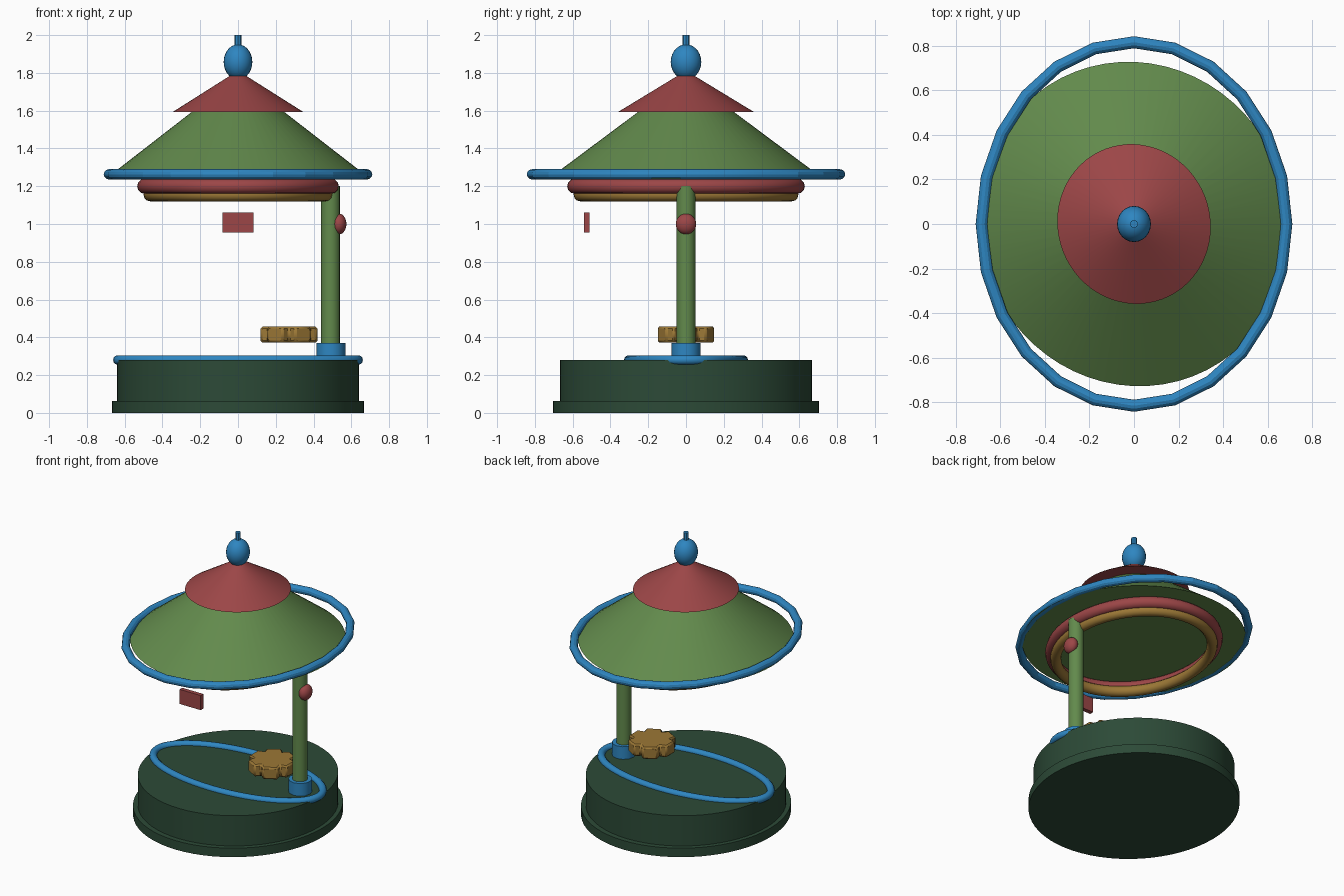
import bpy, bmesh, math
from math import sin, cos, pi, radians

if "Cube" in bpy.data.objects:
    bpy.data.objects.remove(bpy.data.objects["Cube"])


def colour(name, r, g, b):
    lin = lambda c: ((c / 255 + 0.055) / 1.055) ** 2.4
    m = bpy.data.materials.new(name)
    m.diffuse_color = (lin(r), lin(g), lin(b), 1)
    m.use_nodes = True
    m.node_tree.nodes["Principled BSDF"].inputs["Base Color"].default_value = m.diffuse_color
    return m


DARK = colour("dark_green", 44, 74, 55)
GREEN = colour("leaf_green", 98, 138, 76)
RED = colour("brick_red", 156, 70, 71)
BLUE = colour("blue", 46, 134, 193)
GOLD = colour("ochre", 156, 120, 54)


def add(name, bm, mat, loc=(0, 0, 0), turn=0, angle=30):
    bmesh.ops.recalc_face_normals(bm, faces=bm.faces[:])
    me = bpy.data.meshes.new(name)
    bm.to_mesh(me)
    bm.free()
    me.materials.append(mat)
    ob = bpy.data.objects.new(name, me)
    bpy.context.collection.objects.link(ob)
    ob.location = loc
    ob.rotation_euler.z = turn
    bpy.ops.object.select_all(action='DESELECT')
    bpy.context.view_layer.objects.active = ob
    ob.select_set(True)
    bpy.ops.object.shade_smooth_by_angle(angle=radians(angle))
    return ob


def lathe(name, profile, mat, n=64, loc=(0, 0, 0), turn=0):
    """Stack of capped elliptical rings, each (rx, ry, z)."""
    bm = bmesh.new()
    rings = [[bm.verts.new((rx * cos(2 * pi * i / n), ry * sin(2 * pi * i / n), z))
              for i in range(n)] for rx, ry, z in profile]
    for a, b in zip(rings, rings[1:]):
        for i in range(n):
            j = (i + 1) % n
            bm.faces.new((a[i], a[j], b[j], b[i]))
    bm.faces.new(rings[0][::-1])
    bm.faces.new(rings[-1])
    return add(name, bm, mat, loc, turn)


def hoop(name, rx, ry, z, tube, mat, n=64, sides=12):
    """Round tube of constant thickness along an ellipse."""
    bm = bmesh.new()
    rings = []
    for i in range(n):
        t = 2 * pi * i / n
        nx, ny = ry * cos(t), rx * sin(t)
        k = math.hypot(nx, ny)
        ring = []
        for s in range(sides):
            p = 2 * pi * s / sides
            d = tube * cos(p)
            ring.append(bm.verts.new((rx * cos(t) + d * nx / k,
                                      ry * sin(t) + d * ny / k, tube * sin(p))))
        rings.append(ring)
    for i in range(n):
        a, b = rings[i], rings[(i + 1) % n]
        for s in range(sides):
            q = (s + 1) % sides
            bm.faces.new((a[s], b[s], b[q], a[q]))
    return add(name, bm, mat, (0, 0, z), angle=40 if n > 30 else 14)


def ball(name, radii, loc, mat):
    bm = bmesh.new()
    bmesh.ops.create_uvsphere(bm, u_segments=24, v_segments=14, radius=1)
    bmesh.ops.scale(bm, vec=radii, verts=bm.verts)
    return add(name, bm, mat, loc)


# Stepped oval base with a narrow inlaid hoop
lathe("base_foot", [(.668, .704, 0), (.668, .704, .064)], DARK)
lathe("base_drum", [(.64, .667, .06), (.64, .667, .28)], DARK)
hoop("base_hoop", .636, .303, .28, .025, BLUE)

# Single post with socket and knob
lathe("post_socket", [(.077, .077, .27), (.077, .077, .37)], BLUE, 12, (.492, 0, 0))
lathe("post", [(.05, .05, .28), (.05, .05, 1.2)], GREEN, 16, (.49, 0, 0))
ball("post_knob", (.04, .054, .055), (.534, 0, 1.0), RED)

# Floating gear: six flat teeth split by notches
bm = bmesh.new()
outline = []
for k in range(6):
    for off, r in ((0, .122), (12, .158), (48, .158)):
        a = radians(-90 + 60 * k + off)
        outline.append(bm.verts.new((r * cos(a), r * sin(a), 0)))
face = bm.faces.new(outline)
ext = bmesh.ops.extrude_face_region(bm, geom=[face])
bmesh.ops.translate(bm, vec=(0, 0, .085),
                    verts=[g for g in ext["geom"] if isinstance(g, bmesh.types.BMVert)])
gear = add("gear", bm, GOLD, (.27, 0, .372))
bevel = gear.modifiers.new("soft_edge", 'BEVEL')
bevel.width = .01
bevel.segments = 1

# Small hanging plate
bm = bmesh.new()
bmesh.ops.create_cube(bm, size=1)
bmesh.ops.scale(bm, vec=(.166, .03, .104), verts=bm.verts)
add("hanging_plate", bm, RED, (0, -.525, 1.008))

# Hoops under and around the canopy
hoop("lower_trim", .465, .56, 1.155, .035, GOLD)
hoop("upper_trim", .494, .589, 1.2, .04, RED)
hoop("canopy_hoop", .684, .816, 1.263, .027, BLUE, 24)

# Two-tier conical canopy, slightly oval and turned
TURN = radians(111)
lathe("canopy", [(.733, .695, 1.24), (.03, .03, 1.76)], GREEN, 64, turn=TURN)
lathe("canopy_cap", [(.361, .342, 1.594), (.036, .034, 1.79)], RED, 64, turn=TURN)

# Finial
ball("finial_ball", (.076, .081, .093), (0, 0, 1.858), BLUE)
lathe("finial_pin", [(.018, .018, 1.93), (.018, .018, 2.0)], BLUE, 8)
